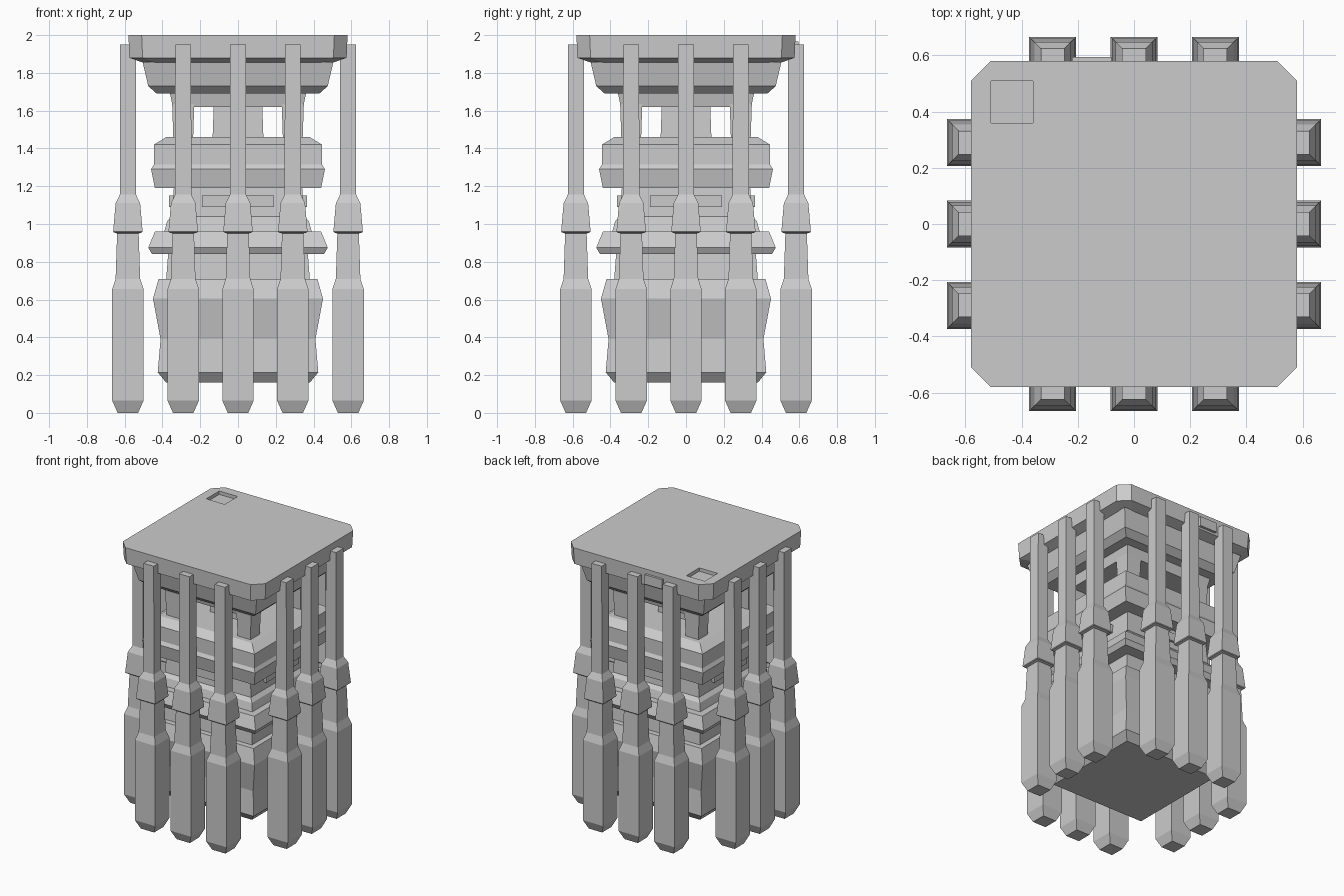
import bpy, bmesh
from mathutils import Matrix

if "Cube" in bpy.data.objects:
    bpy.data.objects.remove(bpy.data.objects["Cube"])


def loft(name, profile, cx=0, cy=0, chamfer=0):
    """Stack of square (optionally corner-cut) rings; profile = (half width, z)."""
    bm = bmesh.new()
    rings = []
    for h, z in profile:
        c = chamfer
        if c:
            pts = [(h, -h + c), (h, h - c), (h - c, h), (-h + c, h),
                   (-h, h - c), (-h, -h + c), (-h + c, -h), (h - c, -h)]
        else:
            pts = [(h, -h), (h, h), (-h, h), (-h, -h)]
        rings.append([bm.verts.new((cx + x, cy + y, z)) for x, y in pts])
    n = len(rings[0])
    for a, b in zip(rings, rings[1:]):
        for i in range(n):
            j = (i + 1) % n
            bm.faces.new((a[i], a[j], b[j], b[i]))
    bm.faces.new(rings[0][::-1])
    bm.faces.new(rings[-1])
    return finish(name, bm)


def box(name, center, size):
    bm = bmesh.new()
    m = Matrix.Translation(center) @ Matrix.Diagonal((*size, 1))
    bmesh.ops.create_cube(bm, size=1, matrix=m)
    return finish(name, bm)


def finish(name, bm):
    bmesh.ops.recalc_face_normals(bm, faces=bm.faces)
    me = bpy.data.meshes.new(name)
    bm.to_mesh(me)
    bm.free()
    ob = bpy.data.objects.new(name, me)
    bpy.context.collection.objects.link(ob)
    return ob


# Top slab with cut corners
slab = loft("top_slab", [(0.505, 1.855), (0.575, 1.88), (0.58, 1.995)], chamfer=0.07)

# Shallow square recess in one corner of the slab
cutter = box("recess_cutter", (-0.435, 0.435, 2.0), (0.15, 0.15, 0.05))
cutter.hide_render = True
cutter.hide_viewport = True
cut = slab.modifiers.new("recess", 'BOOLEAN')
cut.operation = 'DIFFERENCE'
cut.solver = 'EXACT'
cut.object = cutter

# Small plate on the back edge of the slab
box("back_plate", (-0.15, 0.58, 1.93), (0.14, 0.03, 0.07))

# Tapered support under the slab
loft("slab_support", [(0.345, 1.62), (0.36, 1.69), (0.43, 1.69),
                      (0.475, 1.73), (0.505, 1.858)])

# Corner posts and the central core of the open section
for x in (-1, 1):
    for y in (-1, 1):
        loft("corner_post", [(0.052, 1.44), (0.06, 1.68)], 0.29 * x, 0.29 * y)
loft("core", [(0.135, 1.44), (0.128, 1.64)])

# Main body: one stepped square profile
loft("body", [(0.38, 0.16), (0.425, 0.215), (0.41, 0.39), (0.45, 0.605),
              (0.42, 0.71), (0.38, 0.71), (0.37, 0.84), (0.455, 0.84),
              (0.475, 0.875), (0.44, 0.96), (0.39, 0.96), (0.375, 1.015),
              (0.35, 1.04), (0.34, 1.19), (0.44, 1.19), (0.46, 1.29),
              (0.445, 1.315), (0.445, 1.42), (0.38, 1.46)])

# Panels on the neck, one per side
for s in (-1, 1):
    box("neck_panel", (0, 0.345 * s, 1.12), (0.38, 0.04, 0.06))
    box("neck_panel", (0.345 * s, 0, 1.12), (0.04, 0.38, 0.06))

# Rods around the outside, three per side
rod = [(0.054, 0), (0.083, 0.065), (0.083, 0.655), (0.065, 0.71),
       (0.057, 0.95), (0.074, 0.955), (0.078, 0.96), (0.065, 1.11),
       (0.043, 1.155), (0.042, 1.95)]
for s in (-1, 1):
    for t in (-0.29, 0, 0.29):
        loft("outer_rod", rod, t, 0.583 * s)
        loft("outer_rod", rod, 0.583 * s, t)

# Thin crown closing the slab height at exactly two units would hide the recess,
# so the slab itself is lifted to full height
for v in slab.data.vertices:
    if v.co.z > 1.99:
        v.co.z = 2.0
